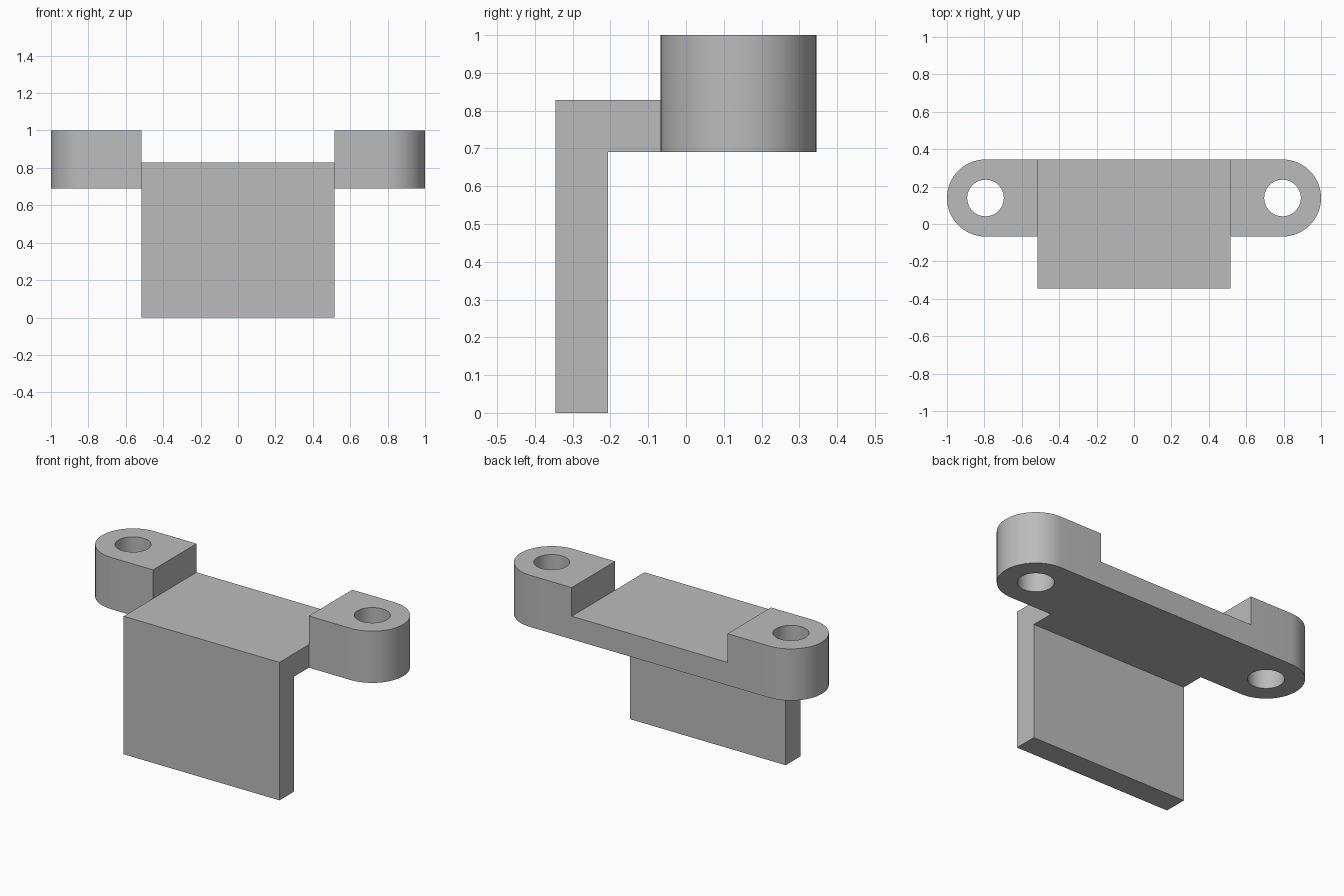
import bpy, bmesh
from math import pi, sin, cos

cube = bpy.data.objects.get("Cube")
if cube:
    bpy.data.objects.remove(cube, do_unlink=True)

GREY = (0.5, 0.5, 0.5, 1.0)
HALF_W = 0.517                      # half width of the bracket
FRONT, BACK = -0.345, 0.345
THICK = 0.138
UNDER, TOP = 0.69, 1.0              # underside and top of the lugs
HOLE_X, HOLE_Y, HOLE_R = 0.794, 0.139, 0.098
LUG_R = BACK - HOLE_Y

grey = bpy.data.materials.new("plain grey")
grey.use_nodes = True
grey.diffuse_color = GREY
grey.node_tree.nodes["Principled BSDF"].inputs["Base Color"].default_value = GREY


def extruded(name, loops, offset):
    """Fill closed loops (outline first, then holes) and extrude by offset."""
    bm = bmesh.new()
    edges = []
    for loop in loops:
        verts = [bm.verts.new(p) for p in loop]
        edges += [bm.edges.new((a, b)) for a, b in zip(verts, verts[1:] + verts[:1])]
    bmesh.ops.triangle_fill(bm, edges=edges, use_beauty=True)
    result = bmesh.ops.extrude_face_region(bm, geom=bm.faces[:], use_keep_orig=True)
    moved = [g for g in result["geom"] if isinstance(g, bmesh.types.BMVert)]
    bmesh.ops.translate(bm, verts=moved, vec=offset)
    bmesh.ops.recalc_face_normals(bm, faces=bm.faces[:])
    mesh = bpy.data.meshes.new(name)
    bm.to_mesh(mesh)
    bm.free()
    mesh.materials.append(grey)
    obj = bpy.data.objects.new(name, mesh)
    bpy.context.collection.objects.link(obj)
    bpy.ops.object.select_all(action="DESELECT")
    obj.select_set(True)
    bpy.context.view_layer.objects.active = obj
    bpy.ops.object.shade_smooth_by_angle(angle=pi / 6)
    return obj


def arc(side, radius, start, end, steps):
    """Points on an arc about the hole centre on the given side."""
    angles = [start + (end - start) * i / steps for i in range(steps + 1)]
    return [(side * (HOLE_X + radius * cos(a)), HOLE_Y + radius * sin(a), UNDER)
            for a in angles]


# Angled bracket: front wall and top shelf in one side profile
profile = [(FRONT, 0), (FRONT + THICK, 0), (FRONT + THICK, UNDER),
           (BACK, UNDER), (BACK, UNDER + THICK), (FRONT, UNDER + THICK)]
extruded("angled_bracket", [[(-HALF_W, y, z) for y, z in profile]], (2 * HALF_W, 0, 0))

# Rounded mounting lugs with screw holes
for name, side in (("left_lug", 1), ("right_lug", -1)):
    outline = [(side * HALF_W, BACK, UNDER), (side * HALF_W, HOLE_Y - LUG_R, UNDER)]
    outline += arc(side, LUG_R, -pi / 2, pi / 2, 32)
    hole = arc(side, HOLE_R, 0, 2 * pi, 48)[:-1]
    extruded(name, [outline, hole], (0, 0, TOP - UNDER))
